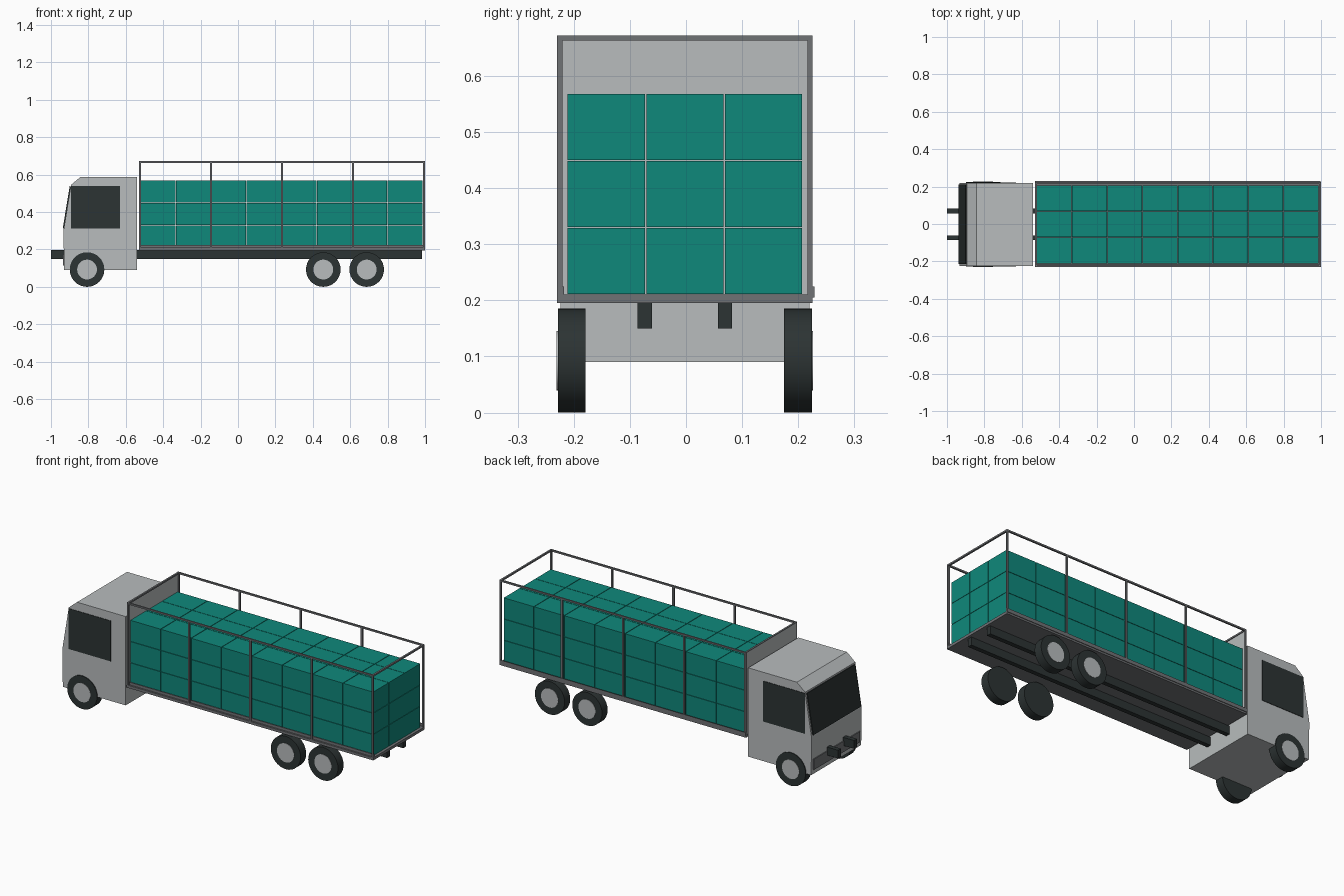
import bpy, bmesh, math
from mathutils import Matrix

if "Cube" in bpy.data.objects:
    bpy.data.objects.remove(bpy.data.objects["Cube"])

YC = -0.002  # lateral centre of the vehicle


def srgb(r, g, b):
    f = lambda c: (c / 255 / 12.92) if c < 11 else ((c / 255 + 0.055) / 1.055) ** 2.4
    return (f(r), f(g), f(b), 1)


def material(name, rgb):
    m = bpy.data.materials.new(name)
    m.diffuse_color = srgb(*rgb)
    m.use_nodes = True
    m.node_tree.nodes["Principled BSDF"].inputs["Base Color"].default_value = m.diffuse_color
    return m


LIGHT = material("light_grey", (184, 188, 189))
GREY = material("steel_grey", (112, 114, 117))
DARK = material("near_black", (44, 51, 51))
TEAL = material("teal", (15, 136, 123))


def finish(name, bm, mat):
    bmesh.ops.recalc_face_normals(bm, faces=bm.faces)
    me = bpy.data.meshes.new(name)
    bm.to_mesh(me)
    bm.free()
    me.materials.append(mat)
    ob = bpy.data.objects.new(name, me)
    bpy.context.collection.objects.link(ob)
    return ob


def add_box(bm, x, y, z):
    """Box from (min, max) pairs."""
    r = bmesh.ops.create_cube(bm, size=1)
    for v in r["verts"]:
        v.co = [a[0] + (c + 0.5) * (a[1] - a[0]) for a, c in zip((x, y, z), v.co)]


def boxes(name, mat, items):
    bm = bmesh.new()
    for x, y, z in items:
        add_box(bm, x, y, z)
    return finish(name, bm, mat)


def prism(name, mat, profile, y0, y1):
    """Extrude an x/z profile along y."""
    bm = bmesh.new()
    f = bm.faces.new([bm.verts.new((x, y0, z)) for x, z in profile])
    r = bmesh.ops.extrude_face_region(bm, geom=[f])
    verts = [v for v in r["geom"] if isinstance(v, bmesh.types.BMVert)]
    bmesh.ops.translate(bm, verts=verts, vec=(0, y1 - y0, 0))
    return finish(name, bm, mat)


def disc(name, mat, x, z, radius, y0, y1):
    bm = bmesh.new()
    m = Matrix.Translation((x, (y0 + y1) / 2, z)) @ Matrix.Rotation(math.pi / 2, 4, "X")
    bmesh.ops.create_cone(bm, cap_ends=True, segments=32, radius1=radius,
                          radius2=radius, depth=abs(y1 - y0), matrix=m)
    ob = finish(name, bm, mat)
    bpy.ops.object.select_all(action="DESELECT")
    ob.select_set(True)
    bpy.context.view_layer.objects.active = ob
    bpy.ops.object.shade_smooth_by_angle(angle=math.radians(35))


def span(c, w):
    return (c - w / 2, c + w / 2)


# Cab shell, windshield, side windows and bumper
prism("cab", LIGHT, [(-0.93, 0.09), (-0.933, 0.30), (-0.893, 0.545), (-0.842, 0.588),
                     (-0.54, 0.588), (-0.54, 0.09)], YC - 0.222, YC + 0.222)
prism("windshield", DARK, [(-0.937, 0.312), (-0.90, 0.538), (-0.892, 0.537), (-0.929, 0.311)],
      YC - 0.212, YC + 0.212)
for s, side in ((-1, "right"), (1, "left")):
    boxes("side_window_" + side, DARK,
          [((-0.893, -0.632), span(YC + s * 0.2215, 0.006), (0.313, 0.54))])
boxes("bumper", GREY, [((-0.936, -0.928), span(YC, 0.41), (0.115, 0.175))])

# Chassis rails
boxes("chassis_rails", DARK,
      [((-1.0, 0.985), span(YC + s * 0.0715, 0.025), (0.15, 0.196)) for s in (-1, 1)])

# Wheels
for i, x in enumerate((-0.807, 0.456, 0.688)):
    for s, side in ((-1, "right"), (1, "left")):
        disc(f"tyre_{i}_{side}", DARK, x, 0.0925, 0.0925, YC + s * 0.177, YC + s * 0.2265)
        disc(f"hub_{i}_{side}", LIGHT, x, 0.0925, 0.053, YC + s * 0.20, YC + s * 0.2285)

# Bed floor with side lips, and the headboard behind the cab
boxes("bed_floor", GREY, [((-0.53, 1.0), span(YC, 0.455), (0.195, 0.21))])
boxes("bed_side_lips", GREY,
      [((-0.53, 0.998), (y, y + 0.004), (0.205, 0.225)) for y in (-0.221, 0.225)])
boxes("headboard", LIGHT, [((-0.529, -0.523), span(YC, 0.445), (0.21, 0.667))])

# Cage: posts, long top rails and end bars
post_x = [-0.524 + i * 0.3795 for i in range(5)]
boxes("cage_posts", GREY, [(span(x, 0.01), span(YC + s * 0.223, 0.009), (0.205, 0.67))
                           for x in post_x for s in (-1, 1)])
boxes("cage_top_rails", GREY,
      [((-0.529, 0.999), span(YC + s * 0.223, 0.009), (0.663, 0.672)) for s in (-1, 1)]
      + [(span(x, 0.01), span(YC, 0.455), (0.663, 0.672)) for x in (post_x[0], post_x[-1])])

# Stacked cargo crates, 8 x 3 x 3 with thin gaps
boxes("cargo_crates", TEAL,
      [(span(-0.4265 + i * 0.1885, 0.1855), span(YC + j * 0.14, 0.1375),
        (0.211 + k * 0.1195, 0.211 + k * 0.1195 + 0.1175))
       for i in range(8) for j in (-1, 0, 1) for k in range(3)])
